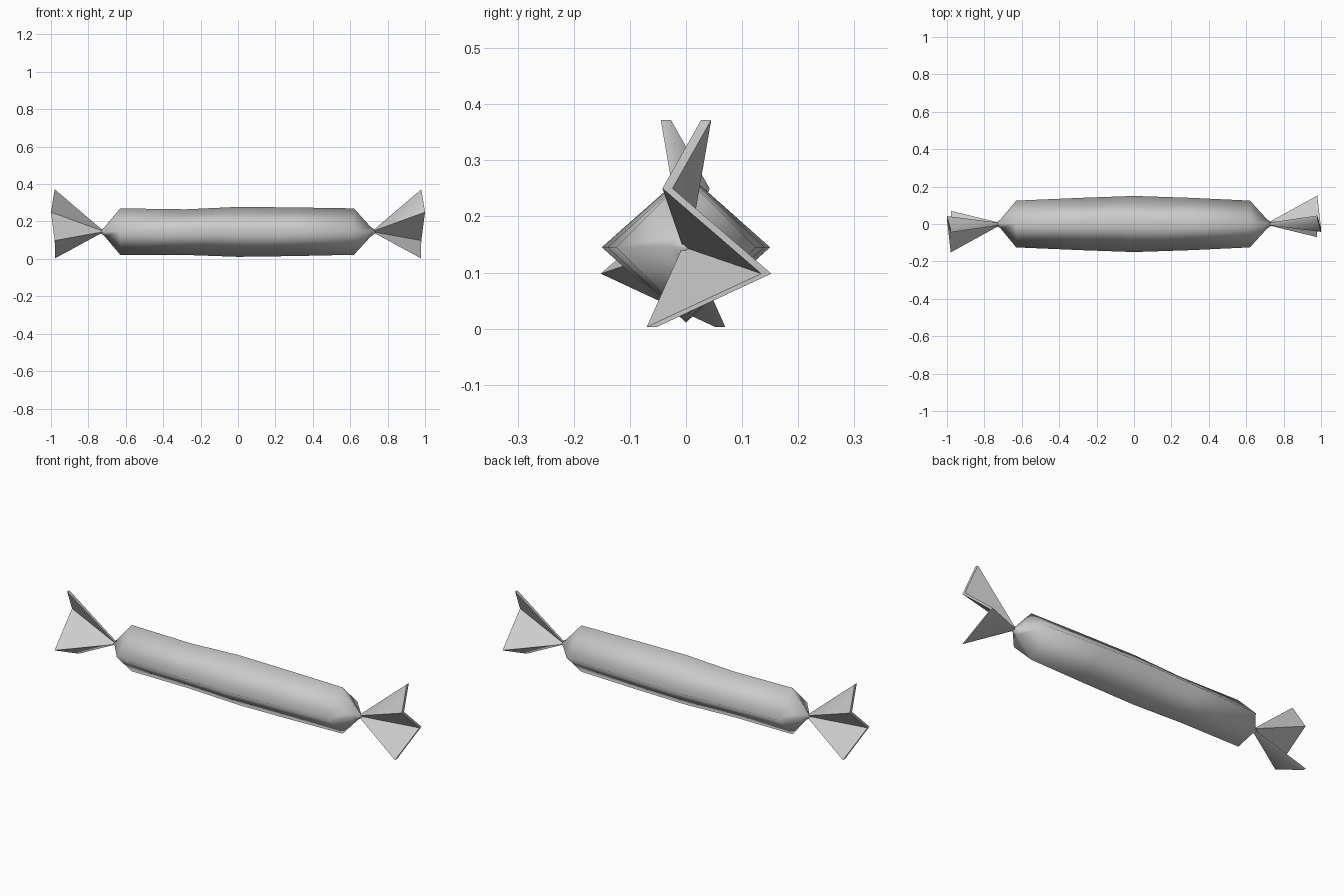
import bpy, bmesh, math
from mathutils import Matrix

if "Cube" in bpy.data.objects:
    bpy.data.objects.remove(bpy.data.objects["Cube"])

wrap = bpy.data.materials.new("wrapper_grey")
wrap.diffuse_color = (0.6, 0.6, 0.6, 1)
wrap.use_nodes = True
wrap.node_tree.nodes["Principled BSDF"].inputs["Base Color"].default_value = wrap.diffuse_color


def finish(name, bm):
    bmesh.ops.recalc_face_normals(bm, faces=bm.faces)
    for f in bm.faces:
        f.smooth = True
    me = bpy.data.meshes.new(name)
    bm.to_mesh(me)
    bm.free()
    me.materials.append(wrap)
    ob = bpy.data.objects.new(name, me)
    bpy.context.collection.objects.link(ob)
    return ob


# Wrapped body: diamond cross-sections (x, half width, bottom z, top z)
sections = [(-0.735, 0.008, 0.138, 0.154), (-0.715, 0.022, 0.123, 0.168),
            (-0.63, 0.125, 0.022, 0.270), (-0.28, 0.14, 0.021, 0.265),
            (0.0, 0.15, 0.011, 0.278), (0.3, 0.14, 0.015, 0.275),
            (0.62, 0.125, 0.022, 0.270), (0.71, 0.026, 0.120, 0.170),
            (0.735, 0.008, 0.138, 0.154)]
bm = bmesh.new()
rings = []
for x, w, lo, hi in sections:
    rings.append([bm.verts.new(p) for p in
                  ((x, -w, 0.145), (x, 0, hi), (x, w, 0.145), (x, 0, lo))])
for a, b in zip(rings, rings[1:]):
    for i in range(4):
        j = (i + 1) % 4
        bm.faces.new((a[i], a[j], b[j], b[i]))
bm.faces.new(rings[0])
bm.faces.new(rings[-1])
finish("wrapped_body", bm)

# Pleated fan at each end: thin zigzag sheet spreading from the knot
pleats = [(0.98, 0.036, 0.372), (1.0, -0.033, 0.25),
          (0.98, 0.143, 0.098), (0.978, -0.061, 0.003)]
for name, turn in (("right_fan", 0), ("left_fan", math.pi)):
    bm = bmesh.new()
    sides = []
    for s in (-1, 1):
        knot = bm.verts.new((0.715, s * 0.006, 0.146))
        rim = [bm.verts.new((x, y + s * 0.009, z)) for x, y, z in pleats]
        for a, b in zip(rim, rim[1:]):
            bm.faces.new((knot, a, b))
        sides.append((knot, rim))
    (k0, r0), (k1, r1) = sides
    for i in range(3):
        bm.faces.new((r0[i], r0[i + 1], r1[i + 1], r1[i]))
    bm.faces.new((k0, r0[0], r1[0], k1))
    bm.faces.new((k0, r0[-1], r1[-1], k1))
    bmesh.ops.transform(bm, matrix=Matrix.Rotation(turn, 4, 'Z'), verts=bm.verts)
    fan = finish(name, bm)
    bpy.ops.object.select_all(action='DESELECT')
    fan.select_set(True)
    bpy.context.view_layer.objects.active = fan
    bpy.ops.object.shade_smooth_by_angle(angle=math.radians(60))
